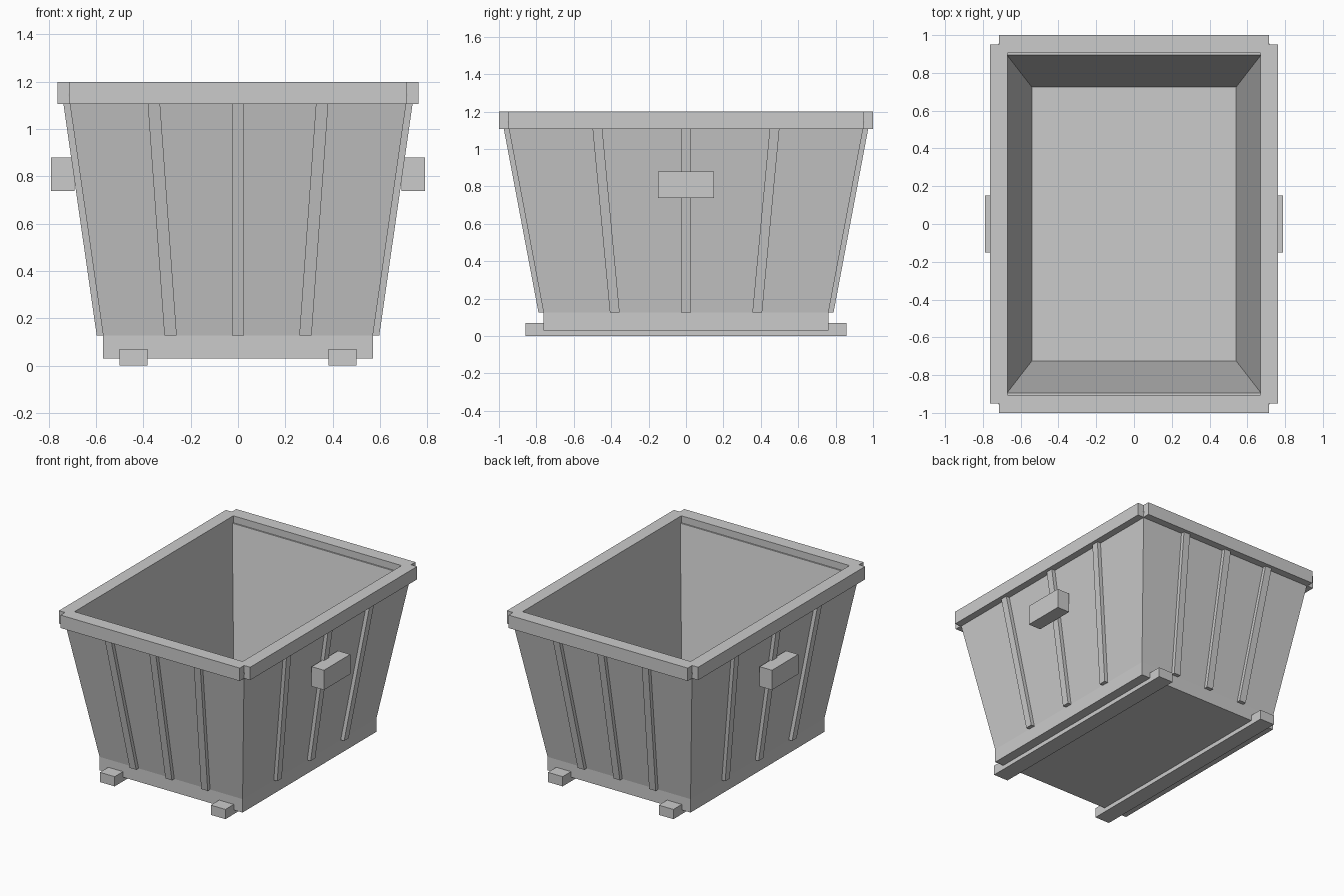
import bpy, bmesh

if "Cube" in bpy.data.objects:
    bpy.data.objects.remove(bpy.data.objects["Cube"])

def mesh_object(name, bm):
    bmesh.ops.recalc_face_normals(bm, faces=bm.faces)
    me = bpy.data.meshes.new(name)
    bm.to_mesh(me)
    bm.free()
    ob = bpy.data.objects.new(name, me)
    bpy.context.collection.objects.link(ob)
    return ob

def loft(name, loops):
    """Join rings of equal point count with quads and cap both ends."""
    bm = bmesh.new()
    rings = [[bm.verts.new(p) for p in loop] for loop in loops]
    for a, b in zip(rings, rings[1:]):
        n = len(a)
        for i in range(n):
            bm.faces.new((a[i], a[(i + 1) % n], b[(i + 1) % n], b[i]))
    bm.faces.new(rings[0])
    bm.faces.new(rings[-1])
    return mesh_object(name, bm)

def rect(x0, x1, y0, y1, z):
    return [(x0, y0, z), (x1, y0, z), (x1, y1, z), (x0, y1, z)]

def box(name, x, y, z):
    return loft(name, [rect(*x, *y, z[0]), rect(*x, *y, z[1])])

def span(s, a, b):
    return sorted((s * a, s * b))

# Tapered open tub with a straight base and a thick floor
Z0, Z1, ZT = 0.03, 0.127, 1.15
BX, BY, TX, TY = 0.57, 0.762, 0.717, 0.955
sizes = [(BX, BY, Z0), (BX, BY, Z1), (TX, TY, ZT),
         (0.672, 0.894, ZT), (0.54, 0.724, Z1)]
loft("tub_body", [rect(-x, x, -y, y, z) for x, y, z in sizes])

# Rim bars, notched at the corners
for s, side in ((-1, "left"), (1, "right")):
    box(f"rim_{side}", span(s, 0.67, 0.762), (-0.95, 0.95), (1.107, 1.2))
for s, side in ((-1, "front"), (1, "back")):
    box(f"rim_{side}", (-0.714, 0.714), span(s, 0.904, 1.0), (1.107, 1.2))

# Slanted ribs, fanning out with the walls
W, D = 0.026, 0.027
for s in (-1, 1):
    for k in (-0.5, 0, 0.5):
        tag = f"{'near' if s < 0 else 'far'}_{int(k * 2) + 2}"
        loft(f"end_rib_{tag}", [
            rect(k * x * 2 / 2 - W, k * x + W, *span(s, y - 0.02, y + D), z)
            for x, y, z in ((BX, BY, Z1), (TX, TY, ZT))])
        loft(f"side_rib_{tag}", [
            rect(*span(s, x - 0.02, x + D), k * y - W, k * y + W, z)
            for x, y, z in ((BX, BY, Z1), (TX, TY, ZT))])

# Lifting lugs and ground skids
for s, side in ((-1, "left"), (1, "right")):
    box(f"lug_{side}", span(s, 0.692, 0.79), (-0.15, 0.15), (0.738, 0.88))
    box(f"skid_{side}", span(s, 0.383, 0.5), (-0.857, 0.857), (0, 0.07))
